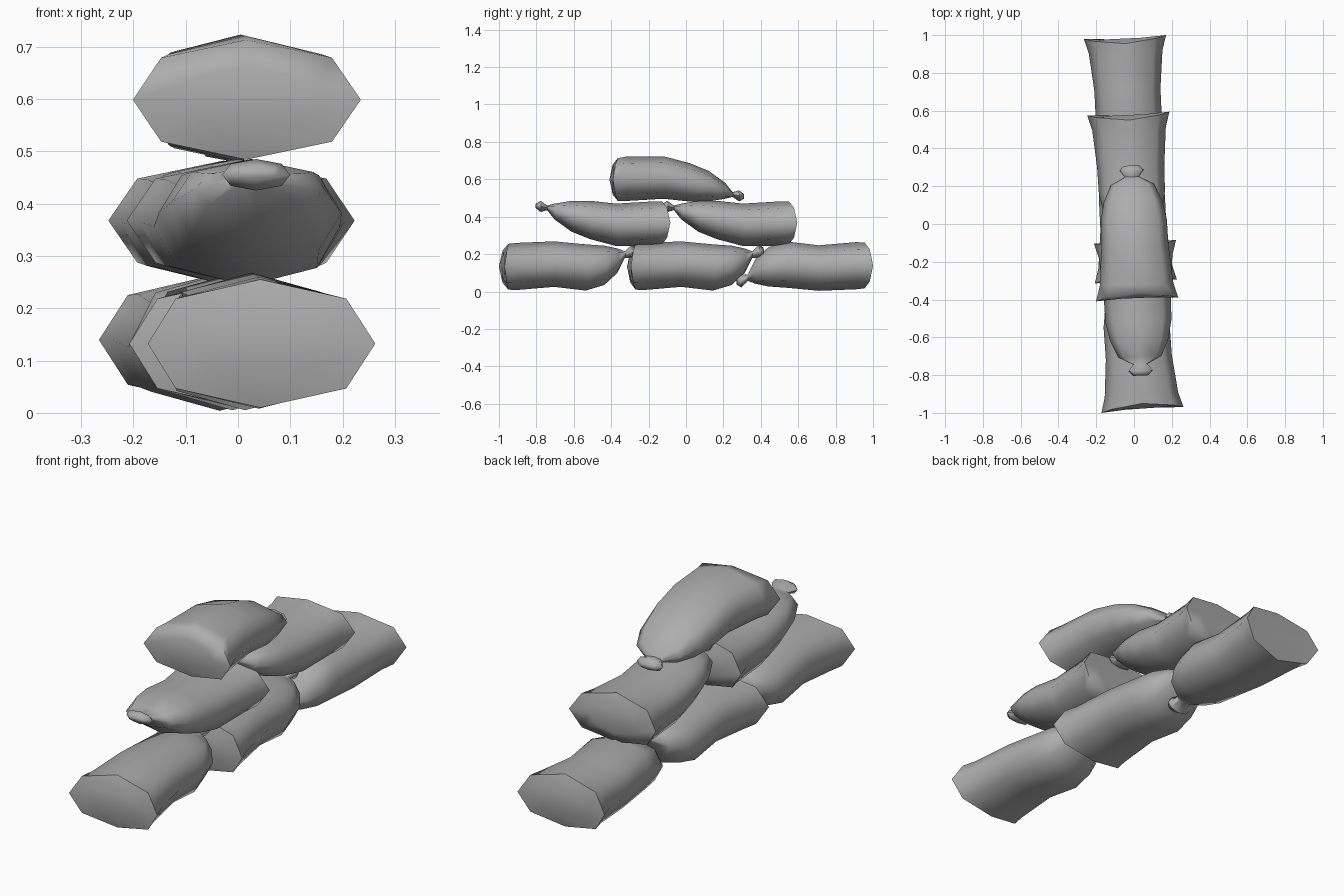
import bpy, bmesh, math
from mathutils import Matrix, Vector

cube = bpy.data.objects.get("Cube")
if cube:
    bpy.data.objects.remove(cube, do_unlink=True)

# Plain grey cloth
cloth = bpy.data.materials.new("grey_cloth")
cloth.use_nodes = True
grey = (0.42, 0.42, 0.42, 1)
cloth.diffuse_color = grey
cloth.node_tree.nodes["Principled BSDF"].inputs["Base Color"].default_value = grey

# Eight-sided section: pointed side seams, shallow top and bottom
SECTION = [(1, 0), (.75, .7), (0, 1), (-.75, .7),
           (-1, 0), (-.75, -.7), (0, -1), (.75, -.7)]

# Rings along each bag: distance, half width, bottom, top
STRAIGHT = [(.035, .218, .01, .255), (.08, .195, .008, .26), (.28, .175, .025, .268),
            (.45, .175, .005, .252), (.55, .16, .035, .245), (.62, .115, .1, .23),
            (.66, .035, .18, .215), (.695, .062, .18, .25), (.72, .04, .2, .235)]
BENT = [(.035, .218, .018, .247), (.08, .195, .01, .247), (.28, .178, .008, .235),
        (.42, .175, .045, .25), (.52, .155, .085, .25), (.61, .115, .15, .235),
        (.65, .038, .2, .225), (.685, .065, .19, .25), (.71, .04, .21, .235)]


def make_bag(name, rings, end, yaw, flipped=False):
    """Loft one tied bag from its flat end; flipped turns it upside down."""
    bm = bmesh.new()
    loops = []

    def add_loop(dist, half, low, high, ear=0.0, scale=1.0):
        mid, tall = (low + high) / 2, (high - low) / 2
        loops.append([bm.verts.new((u * half * scale, dist - ear * abs(u) ** 2,
                                    mid + v * tall * scale)) for u, v in SECTION])

    # Nearly flat end panel, its seam corners pulled outward
    first = rings[0]
    add_loop(.008, *first[1:], scale=.55)
    add_loop(*first, ear=first[0])
    for ring in rings[1:]:
        add_loop(*ring)

    for a, b in zip(loops, loops[1:]):
        for i in range(8):
            j = (i + 1) % 8
            bm.faces.new((a[i], a[j], b[j], b[i]))
    bm.faces.new(loops[0])
    bm.faces.new(loops[-1])
    bmesh.ops.recalc_face_normals(bm, faces=bm.faces)

    place = Matrix.Translation(Vector(end)) @ Matrix.Rotation(math.radians(yaw), 4, 'Z')
    if flipped:
        place = place @ Matrix.Translation((0, 0, .272)) @ Matrix.Rotation(math.pi, 4, 'Y')
    bm.transform(place)

    mesh = bpy.data.meshes.new(name)
    bm.to_mesh(mesh)
    bm.free()
    mesh.materials.append(cloth)
    bag = bpy.data.objects.new(name, mesh)
    bpy.context.collection.objects.link(bag)
    bpy.ops.object.select_all(action='DESELECT')
    bag.select_set(True)
    bpy.context.view_layer.objects.active = bag
    bpy.ops.object.shade_smooth_by_angle(angle=math.radians(65))


# Bottom row
make_bag("bottom_front_bag", STRAIGHT, (.045, -.985, 0), 4)
make_bag("bottom_middle_bag", STRAIGHT, (.01, -.305, 0), 2.7)
make_bag("bottom_back_bag", STRAIGHT, (-.048, .99, 0), 182.7, True)
# Middle row
make_bag("middle_front_bag", BENT, (.005, -.093, .235), 182.5)
make_bag("middle_back_bag", BENT, (-.03, .585, .235), 182.6)
# Top bag
make_bag("top_bag", BENT, (.017, -.4, .459), 2.5, True)
